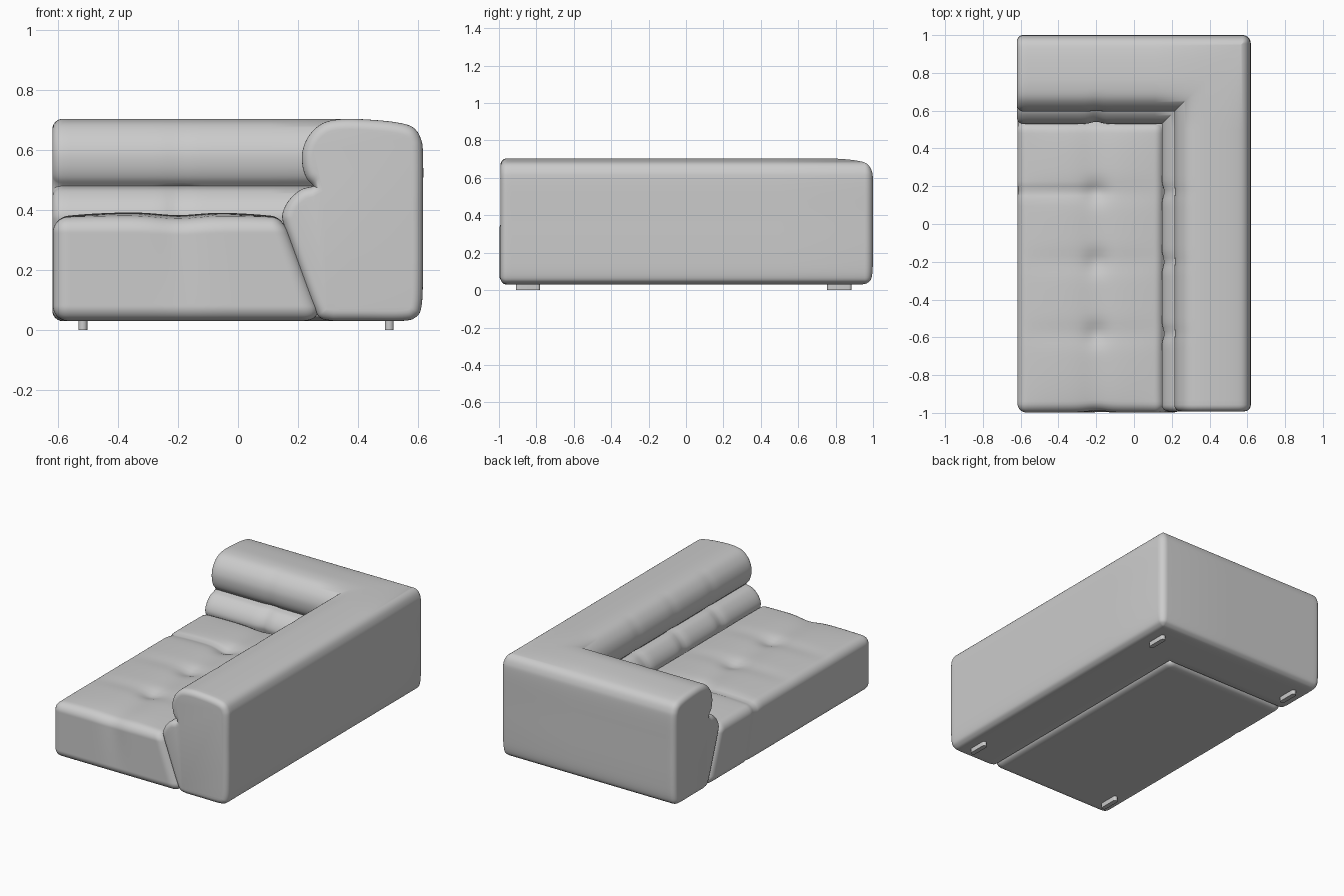
import bpy, bmesh, math
from mathutils import Vector

if "Cube" in bpy.data.objects:
    bpy.data.objects.remove(bpy.data.objects["Cube"])

OX, OY = 0.618, 1.0          # outer faces of arm and back
TUFTS = [0.17, -0.20, -0.58]


def bump(t, w):
    return math.exp(-(t / w) ** 2)


def finish(bm, name, angle=50):
    bmesh.ops.recalc_face_normals(bm, faces=bm.faces)
    me = bpy.data.meshes.new(name)
    bm.to_mesh(me)
    bm.free()
    ob = bpy.data.objects.new(name, me)
    bpy.context.collection.objects.link(ob)
    bpy.ops.object.select_all(action='DESELECT')
    ob.select_set(True)
    bpy.context.view_layer.objects.active = ob
    bpy.ops.object.shade_smooth_by_angle(angle=math.radians(angle))
    return ob


def spline(pts, n=5):
    p = [Vector(q) for q in pts]
    p = [2 * p[0] - p[1]] + p + [2 * p[-1] - p[-2]]
    out = []
    for i in range(1, len(p) - 2):
        a, b, c, d = p[i - 1:i + 3]
        for k in range(n):
            t = k / n
            out.append(0.5 * (2 * b + (c - a) * t + (2 * a - 5 * b + 4 * c - d) * t * t
                              + (3 * b - a - 3 * c + d) * t ** 3))
    return out


# Cross-section of arm and back: (distance from outer face, height)
big = [(.30, .03), (.2, .03), (.07, .03), (.025, .042), (.005, .08), (0, .2), (0, .4),
       (0, .58), (.008, .64), (.035, .677), (.09, .693), (.18, .702), (.27, .704),
       (.335, .69), (.38, .65), (.402, .6), (.403, .55), (.39, .508), (.365, .48)]
low = [(.365, .48), (.41, .467), (.45, .43), (.47, .385), (.463, .345), (.44, .28),
       (.39, .14), (.36, .065), (.34, .038), (.30, .03)]
prof = spline(big) + spline(low)
N = len(prof)


def inset(amount):
    res = []
    for i, p in enumerate(prof):
        t = (prof[(i + 1) % N] - prof[i - 1]).normalized()
        res.append(p - amount * Vector((-t.y, t.x)) * -1)
    return res


def dent(p, s, spots):
    # Soft pinches where the tufting pulls the lower roll, faint ones above
    if p.x < .3 or p.y < .3:
        return p.x
    k = .012 if p.y < .48 else .003
    return p.x - k * sum(bump(s - c, .035) for c in spots)


# L-shaped arm and back, swept round the corner
bm = bmesh.new()
rings = []
R = .035
cap = [(R * (1 - math.sin(a)), R * (1 - math.cos(a)))
       for a in [math.radians(15 * i) for i in range(7)]]  # (inset, travel) pairs
area = sum(prof[i - 1].x * prof[i].y - prof[i].x * prof[i - 1].y for i in range(N))
sgn = -1 if area > 0 else 1


def arm_ring(y, ins=0):
    return [(OX - dent(p, y, TUFTS), y, p.y) for p in inset(sgn * ins)]


def back_ring(x, ins=0):
    return [(x, OY - dent(p, x, [-.2]), p.y) for p in inset(sgn * ins)]


def corner_ring(a, r=.045):
    out = []
    for p in prof:
        k = max(r - p.x, 0)
        m = max(r, p.x)
        out.append((OX - m + k * math.cos(a), OY - m + k * math.sin(a), p.y))
    return out


Y0, X0 = -.992, -.62
# ring shrinks towards the end face
ends = [(R * (1 - math.cos(math.radians(15 * i))), R * math.sin(math.radians(15 * i)))
        for i in range(6, -1, -1)]
for ins, tr in ends:
    rings.append(arm_ring(Y0 + R - tr, -ins))
rings += [arm_ring(Y0 + R + (.5 - Y0 - R) * i / 60) for i in range(1, 61)]
rings += [corner_ring(math.radians(15 * i)) for i in range(7)]
rings += [back_ring(.11 + (X0 + R - .11) * i / 30) for i in range(31)]
for ins, tr in reversed(ends[:-1]):
    rings.append(back_ring(X0 + R - tr, -ins))
vr = [[bm.verts.new(c) for c in ring] for ring in rings]
for a, b in zip(vr, vr[1:]):
    for i in range(N):
        bm.faces.new((a[i - 1], a[i], b[i], b[i - 1]))
bm.faces.new(vr[0])
bm.faces.new(vr[-1])
bmesh.ops.remove_doubles(bm, verts=bm.verts, dist=1e-5)
finish(bm, "arm_and_back")

# Tufted seat: dense rounded box, flared under the rolls and pulled in at the buttons
bm = bmesh.new()
bmesh.ops.create_cube(bm, size=2)
bmesh.ops.subdivide_edges(bm, edges=bm.edges, cuts=63, use_grid_fill=True)
lo, hi, rad = Vector((-.618, -.998, .03)), Vector((.16, .54, .375)), .05
mid, half = (lo + hi) / 2, (hi - lo) / 2
for v in bm.verts:
    p = Vector([m + h * (.55 * c + .45 * math.sin(c * math.pi / 2))
                for c, m, h in zip(v.co, mid, half)])
    q = Vector([min(max(c, a + rad), b - rad) for c, a, b in zip(p, lo, hi)])
    p = q + rad * (p - q).normalized()
    fx, fy, fz = [(c - a) / (b - a) for c, a, b in zip(p, lo, hi)]
    # puffed top with button dips and seams
    edge = (max(0, 1 - abs(2 * fx - 1) ** 3) * max(0, 1 - abs(2 * fy - 1) ** 8))
    dz = .018 * edge - .010 * bump(p.x + .2, .09)
    for t in TUFTS:
        dz -= .018 * bump(math.hypot(p.x + .2, p.y - t), .06)
        dz -= .006 * bump(p.y - t, .06) * edge
    left = 1 / (1 + math.exp((p.x + .15) / .03))
    dz -= .010 * bump(p.y - TUFTS[0], .02) * left
    p.z += dz * max(0, fz) ** 3
    # seam down the left side, pinch in the front
    if fx < .1:
        p.x += .008 * bump(p.y - TUFTS[0], .02) * (1 - fx * 10)
    if fy < .1:
        p.y += .012 * bump(p.x + .2, .07) * (1 - fy * 10) * fz
    flare = .38 * max(0, .355 - p.z)
    p.x += flare * fx ** 2
    p.y += flare * fy ** 2
    v.co = p
finish(bm, "seat", 60)

# Four small feet with rounded ends
for side, x in (("left", -.518), ("right", .505)):
    for place, y in (("front", -.845), ("back", .82)):
        bm = bmesh.new()
        bmesh.ops.create_cube(bm, size=1)
        for v in bm.verts:
            v.co = (x + v.co.x * .03, y + v.co.y * .13, .02 + v.co.z * .04)
        upright = [e for e in bm.edges if abs(e.verts[0].co.z - e.verts[1].co.z) > .01]
        bmesh.ops.bevel(bm, geom=upright, offset=.0145, segments=5, profile=.5, affect='EDGES')
        finish(bm, f"{place}_{side}_foot", 40)
